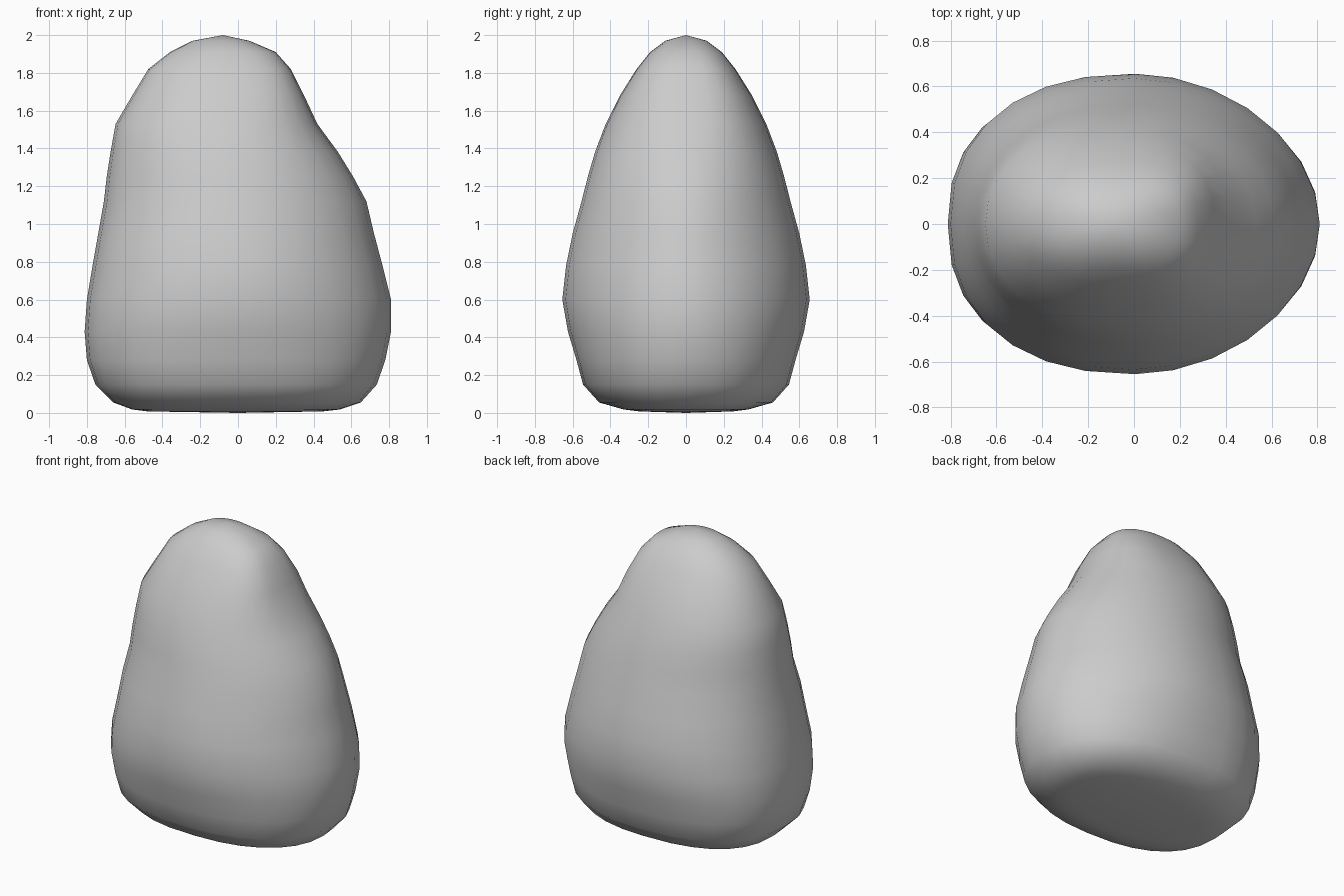
import bpy, bmesh, math

if "Cube" in bpy.data.objects:
    bpy.data.objects.remove(bpy.data.objects["Cube"])

SEG = 28

# Cross-sections: height, left x, right x, half depth, left and right squareness
sections = [
    (0.008, -0.48, 0.45, 0.25, 2.5, 2.3),
    (0.018, -0.56, 0.54, 0.33, 2.5, 2.3),
    (0.055, -0.66, 0.65, 0.46, 2.5, 2.3),
    (0.15, -0.755, 0.735, 0.545, 2.5, 2.2),
    (0.28, -0.80, 0.78, 0.58, 2.4, 2.1),
    (0.43, -0.812, 0.81, 0.625, 2.4, 2.0),
    (0.60, -0.80, 0.81, 0.655, 2.3, 1.9),
    (0.78, -0.77, 0.765, 0.635, 2.2, 1.9),
    (0.95, -0.74, 0.72, 0.60, 2.2, 1.9),
    (1.12, -0.71, 0.68, 0.553, 2.1, 1.9),
    (1.25, -0.695, 0.61, 0.52, 2.1, 2.0),
    (1.38, -0.675, 0.53, 0.482, 2.1, 2.1),
    (1.53, -0.648, 0.42, 0.425, 2.1, 2.4),
    (1.68, -0.56, 0.35, 0.35, 2.1, 2.7),
    (1.82, -0.475, 0.28, 0.262, 2.2, 2.8),
    (1.91, -0.36, 0.20, 0.19, 2.2, 2.6),
    (1.97, -0.24, 0.06, 0.11, 2.2, 2.2),
]


def power(v, n):
    return math.copysign(abs(v) ** (2 / n), v)


def ring(bm, z, left, right, depth, n_left, n_right):
    """One rounded loop whose two ends may differ in squareness."""
    centre, half = (left + right) / 2, (right - left) / 2
    verts = []
    for i in range(SEG):
        a = math.tau * i / SEG
        n = n_right if math.cos(a) > 0 else n_left
        x = centre + half * power(math.cos(a), n)
        y = depth * power(math.sin(a), n)
        verts.append(bm.verts.new((x, y, z)))
    return verts


bm = bmesh.new()
rings = [ring(bm, *s) for s in sections]
for low, high in zip(rings, rings[1:]):
    for i in range(SEG):
        j = (i + 1) % SEG
        bm.faces.new((low[i], low[j], high[j], high[i]))

# Flat underside and rounded crown
for loop, tip in ((rings[0], (0, 0, 0)), (rings[-1], (-0.08, 0, 2.0))):
    centre = bm.verts.new(tip)
    for i in range(SEG):
        bm.faces.new((loop[i], loop[(i + 1) % SEG], centre))

bmesh.ops.recalc_face_normals(bm, faces=bm.faces)
for f in bm.faces:
    f.smooth = True

mesh = bpy.data.meshes.new("boulder")
bm.to_mesh(mesh)
bm.free()
boulder = bpy.data.objects.new("boulder", mesh)
bpy.context.collection.objects.link(boulder)
